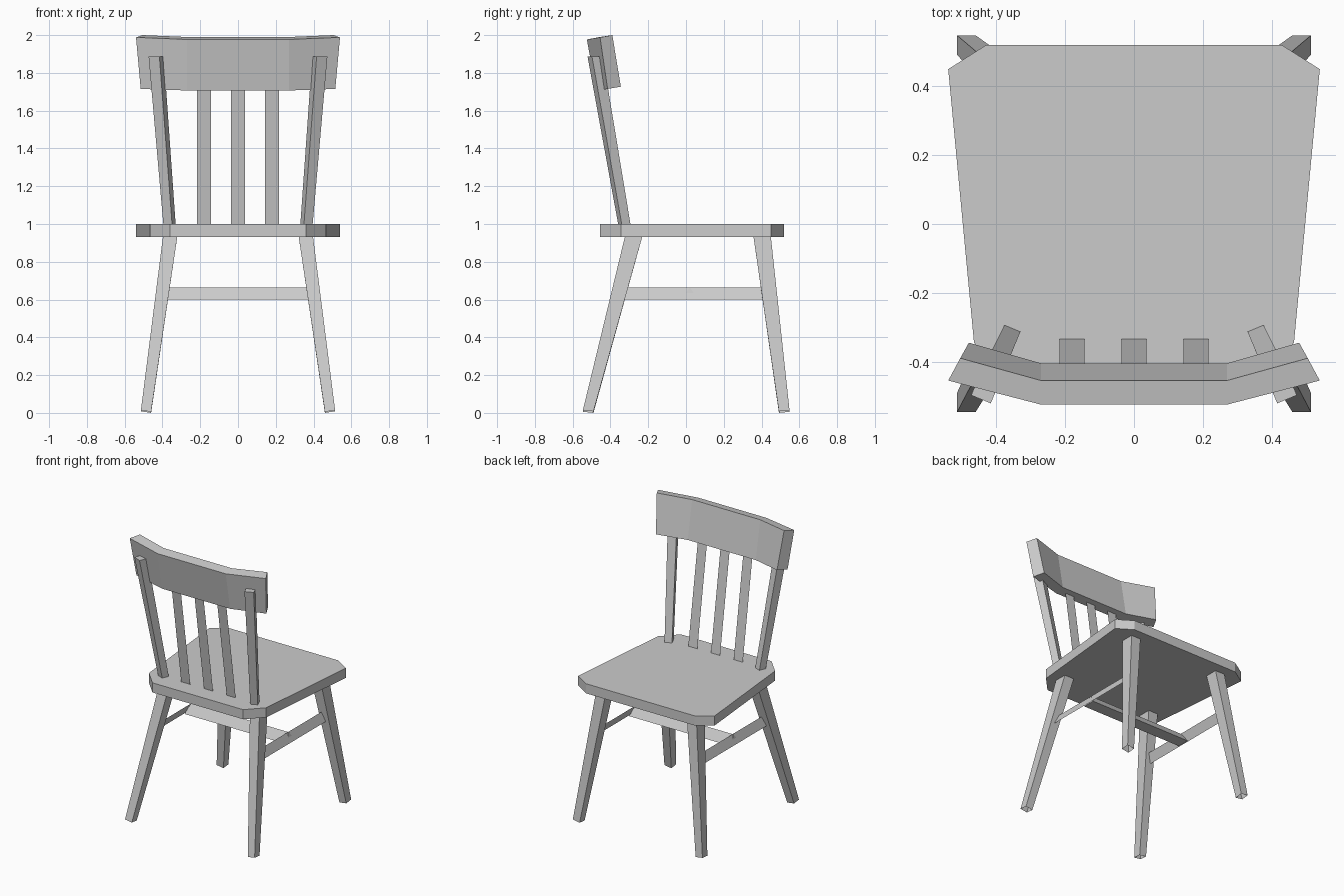
import bpy
import bmesh
from mathutils import Vector

old = bpy.data.objects.get("Cube")
if old:
    bpy.data.objects.remove(old, do_unlink=True)

GREY = (0.6, 0.6, 0.6, 1)
grey = bpy.data.materials.new("plain grey")
grey.use_nodes = True
grey.diffuse_color = GREY
grey.node_tree.nodes["Principled BSDF"].inputs["Base Color"].default_value = GREY


def finish(name, bm):
    """Turn a bmesh into a grey object."""
    mesh = bpy.data.meshes.new(name)
    bm.to_mesh(mesh)
    bm.free()
    mesh.materials.append(grey)
    obj = bpy.data.objects.new(name, mesh)
    bpy.context.collection.objects.link(obj)


def loft(name, *rings, open_start=False):
    """Join equal-sized rings of points into one solid."""
    bm = bmesh.new()
    loops = [[bm.verts.new(p) for p in ring] for ring in rings]
    for a, b in zip(loops, loops[1:]):
        for i in range(len(a)):
            j = (i + 1) % len(a)
            bm.faces.new((a[i], a[j], b[j], b[i]))
    if not open_start:
        bm.faces.new(loops[0][::-1])
    bm.faces.new(loops[-1])
    bmesh.ops.recalc_face_normals(bm, faces=bm.faces)
    finish(name, bm)


def slat(name, *corners):
    """A single flat sheet."""
    bm = bmesh.new()
    bm.faces.new([bm.verts.new(p) for p in corners])
    finish(name, bm)


def rect(center, u, v):
    """Four corners around a centre, spanned by two half-axes."""
    c, u, v = Vector(center), Vector(u), Vector(v)
    return [c - u - v, c + u - v, c + u + v, c - u + v]


def flat(x, y, z, hx, hy):
    return rect((x, y, z), (hx, 0, 0), (0, hy, 0))


# Seat with clipped corners
half = [(0.36, -0.455), (0.465, -0.345), (0.54, 0.45), (0.43, 0.52)]
outline = half + [(-x, y) for x, y in reversed(half)]
loft("seat", *[[(x, y, z) for x, y in outline] for z in (0.931, 1.0)])

for s, side in ((1, "left"), (-1, "right")):
    # Splayed tapering legs, hollow feet cut square to the leg
    for end, foot_y, top_y in (("backrest", -0.518, -0.277), ("open", 0.52, 0.403)):
        foot = flat(s * 0.487, foot_y, 0.007, 0.027, 0.028)
        for p in foot:
            p.z += 0.004 if abs(p.x) > 0.487 else -0.004
            p.z += 0.003 if abs(p.y) > abs(foot_y) else -0.003
        loft(f"{end}_leg_{side}", foot,
             flat(s * 0.359, top_y, 0.935, 0.038, 0.046), open_start=True)

    # Side stretcher slat, top edge leaning inwards
    low, high = s * 0.412, s * 0.384
    edge = [(low, -0.345, 0.6), (low, 0.43, 0.6), (high, 0.42, 0.665), (high, -0.33, 0.665)]
    slat(f"side_stretcher_{side}", *edge[::s])

    # Backrest post, turned towards the seat centre
    def turned(x, y, z, h):
        return rect((s * x, y, z), (0.92 * h, s * 0.38 * h, 0), (-s * 0.38 * h, 0.92 * h, 0))
    loft(f"backrest_post_{side}",
         turned(0.362, -0.325, 0.99, 0.025), turned(0.433, -0.481, 1.887, 0.031))


# Cross stretcher, ridged so both long sides slope upwards
def ridge(s):
    return [(s * 0.405, -0.025, 0.6), (s * 0.39, 0.02, 0.665), (s * 0.405, 0.065, 0.6)]


loft("cross_stretcher", ridge(-1), ridge(1))

# Spindle slats
for i in (-1, 0, 1):
    x0, x1 = i * 0.18 - 0.036, i * 0.18 + 0.036
    slat(f"spindle_{i + 2}", (x0, -0.333, 0.99), (x1, -0.333, 0.99),
         (x1, -0.447, 1.74), (x0, -0.447, 1.74))


# Bent top board: outer top, inner top, inner bottom, outer bottom
def board_end(s):
    return [(s * 0.54, -0.455, 1.988), (s * 0.505, -0.39, 2.0),
            (s * 0.48, -0.345, 1.727), (s * 0.515, -0.415, 1.715)]


def board_bend(s):
    return [(s * 0.27, -0.525, 1.977), (s * 0.27, -0.455, 1.99),
            (s * 0.27, -0.405, 1.72), (s * 0.27, -0.475, 1.707)]


loft("backrest_board", board_end(-1), board_bend(-1), board_bend(1), board_end(1))
